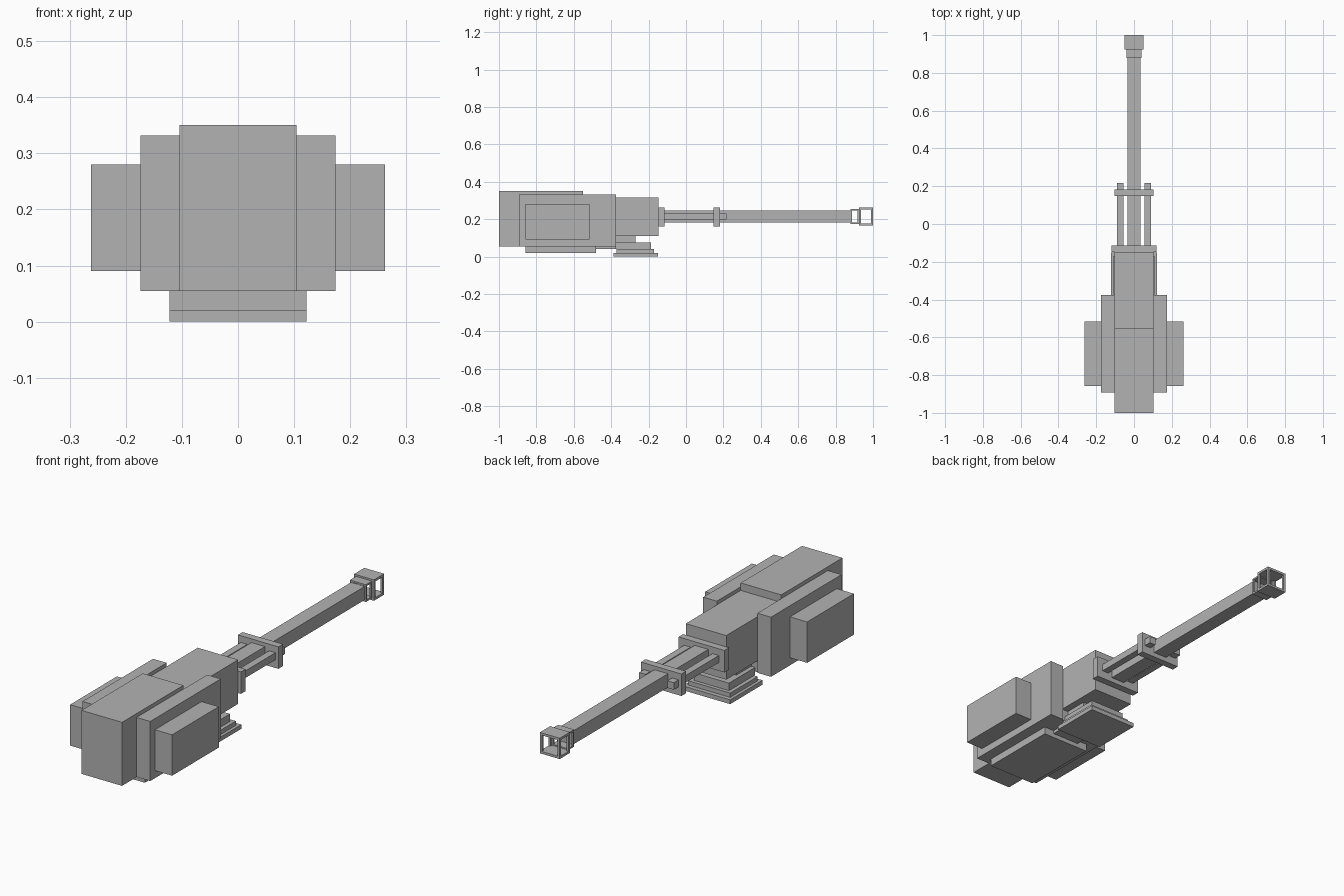
import bpy
import bmesh

cube = bpy.data.objects.get("Cube")
if cube:
    bpy.data.objects.remove(cube, do_unlink=True)

grey = bpy.data.materials.new("plain grey")
grey.use_nodes = True
COLOUR = (0.45, 0.45, 0.45, 1)
grey.diffuse_color = COLOUR
grey.node_tree.nodes["Principled BSDF"].inputs["Base Color"].default_value = COLOUR


def make_boxes(name, boxes):
    """One object from boxes given as (x range, y range, z range)."""
    bm = bmesh.new()
    for spans in boxes:
        for v in bmesh.ops.create_cube(bm, size=1)["verts"]:
            v.co = [s[0] if c < 0 else s[1] for c, s in zip(v.co, spans)]
    mesh = bpy.data.meshes.new(name)
    bm.to_mesh(mesh)
    bm.free()
    mesh.materials.append(grey)
    obj = bpy.data.objects.new(name, mesh)
    bpy.context.collection.objects.link(obj)
    return obj


def centred(name, half_width, y, z):
    return make_boxes(name, [((-half_width, half_width), y, z)])


def paired(name, x, y, z):
    make_boxes("left_" + name, [(x, y, z)])
    make_boxes("right_" + name, [((-x[1], -x[0]), y, z)])


# Main body
centred("rear_housing", 0.104, (-1, -0.55), (0.055, 0.35))
centred("receiver", 0.104, (-0.55, -0.147), (0.11, 0.315))
centred("receiver_floor", 0.104, (-0.55, -0.38), (0.055, 0.11))
paired("side_plate", (0.104, 0.174), (-0.893, -0.375), (0.055, 0.332))
paired("side_box", (0.174, 0.262), (-0.858, -0.515), (0.09, 0.28))

# Underside and stepped mount
centred("belly_plate", 0.122, (-0.858, -0.48), (0.02, 0.055))
centred("mount_link", 0.07, (-0.48, -0.37), (0.04, 0.055))
centred("mount_neck", 0.07, (-0.38, -0.27), (0.055, 0.11))
centred("mount_block", 0.09, (-0.378, -0.187), (0.04, 0.075))
centred("mount_step", 0.108, (-0.372, -0.17), (0.02, 0.04))
centred("mount_base", 0.122, (-0.388, -0.15), (0, 0.02))

# Barrel with its guide rods and brackets
centred("barrel_collar", 0.118, (-0.147, -0.114), (0.16, 0.262))
centred("barrel", 0.035, (-0.114, 0.88), (0.182, 0.245))
paired("guide_rod", (0.056, 0.089), (-0.114, 0.217), (0.198, 0.231))
centred("rod_bracket", 0.104, (0.148, 0.182), (0.16, 0.262))


def muzzle_cage(name, half, y, z, wall):
    """Roof and floor joined by four corner posts, open at sides and ends."""
    boxes = [((-half, half), y, (z[0], z[0] + wall)),
             ((-half, half), y, (z[1] - wall, z[1]))]
    inner = (z[0] + wall, z[1] - wall)
    for x in ((-half, wall - half), (half - wall, half)):
        for post in ((y[0], y[0] + wall), (y[1] - wall, y[1])):
            boxes.append((x, post, inner))
    make_boxes(name, boxes)


# Open muzzle
muzzle_cage("muzzle_rear_cage", 0.041, (0.88, 0.925), (0.174, 0.254), 0.008)
muzzle_cage("muzzle_front_cage", 0.051, (0.925, 1), (0.165, 0.262), 0.011)
